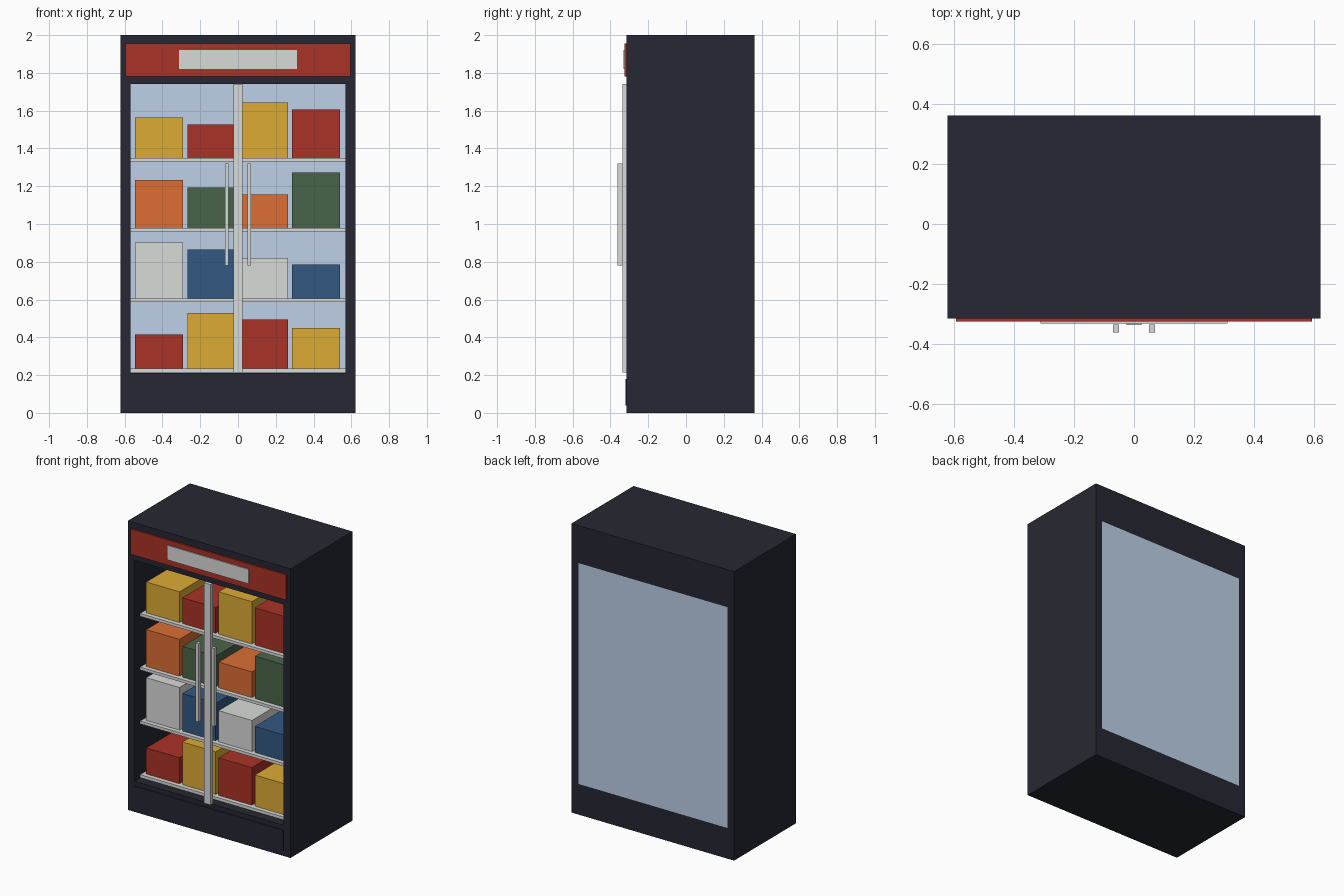
import bpy
import bmesh

cube = bpy.data.objects.get("Cube")
if cube:
    bpy.data.objects.remove(cube, do_unlink=True)


def linear(v):
    v /= 255
    return v / 12.92 if v <= 0.04045 else ((v + 0.055) / 1.055) ** 2.4


def material(name, *rgb):
    m = bpy.data.materials.new(name)
    colour = [linear(v) for v in rgb] + [1]
    m.diffuse_color = colour
    m.use_nodes = True
    bsdf = next(n for n in m.node_tree.nodes if n.type == 'BSDF_PRINCIPLED')
    bsdf.inputs["Base Color"].default_value = colour
    return m


dark = material("dark navy", 38, 39, 50)
red = material("red", 170, 50, 38)
yellow = material("yellow", 220, 171, 52)
orange = material("orange", 221, 110, 52)
green = material("green", 74, 100, 74)
blue = material("blue", 51, 88, 130)
grey = material("light grey", 217, 219, 217)
pale = material("pale blue", 190, 209, 232)


def finish(name, bm, mat):
    bmesh.ops.recalc_face_normals(bm, faces=bm.faces)
    mesh = bpy.data.meshes.new(name)
    bm.to_mesh(mesh)
    bm.free()
    mesh.materials.append(mat)
    obj = bpy.data.objects.new(name, mesh)
    bpy.context.collection.objects.link(obj)
    return obj


def box(name, mat, x, y, z):
    """Box from (min, max) ranges on each axis."""
    bm = bmesh.new()
    bmesh.ops.create_cube(bm, size=1)
    for v in bm.verts:
        v.co = [r[0] + (c + 0.5) * (r[1] - r[0]) for c, r in zip(v.co, (x, y, z))]
    return finish(name, bm, mat)


FRONT, BACK = -0.315, 0.363
HALF, OPEN = 0.622, 0.57
LOW, HIGH = 0.212, 1.74

# Cabinet: a rectangular frame, open through the middle
bm = bmesh.new()


def ring(half, bottom, top, y):
    corners = ((-half, bottom), (half, bottom), (half, top), (-half, top))
    return [bm.verts.new((x, y, z)) for x, z in corners]


loops = [ring(HALF, 0, 2, FRONT), ring(HALF, 0, 2, BACK),
         ring(OPEN, LOW, HIGH, BACK), ring(OPEN, LOW, HIGH, FRONT)]
for a, b in zip(loops, loops[1:] + loops[:1]):
    for i in range(4):
        j = (i + 1) % 4
        bm.faces.new((a[i], a[j], b[j], b[i]))
finish("cabinet", bm, dark)

box("back_panel", pale, (-OPEN, OPEN), (BACK - 0.012, BACK), (LOW, HIGH))

# Header, sign plate and kick plate
box("header_panel", red, (-0.595, 0.595), (-0.325, FRONT), (1.78, 1.955))
box("sign_plate", grey, (-0.312, 0.312), (-0.332, -0.325), (1.82, 1.92))
box("kick_plate", dark, (-OPEN, OPEN), (-0.321, FRONT), (0.04, 0.18))

# Door mullion and handles
box("door_mullion", grey, (-0.025, 0.025), (-0.337, -0.31), (0.215, HIGH))
for side, x in (("right", -0.06), ("left", 0.06)):
    box(side + "_handle", grey, (x - 0.01, x + 0.01), (-0.363, -0.335), (0.78, 1.32))

# Shelves with four cartons each: shelf top, two alternating colours, heights
rows = [
    (0.235, (red, yellow), (0.18, 0.295, 0.26, 0.215)),
    (0.606, (grey, blue), (0.295, 0.26, 0.215, 0.18)),
    (0.979, (orange, green), (0.255, 0.213, 0.178, 0.293)),
    (1.35, (yellow, red), (0.213, 0.178, 0.293, 0.257)),
]
for r, (top, colours, heights) in enumerate(rows, 1):
    box(f"shelf_{r}", grey, (-OPEN, OPEN), (-0.255, BACK - 0.012), (top - 0.02, top))
    for c, height in enumerate(heights):
        x = -0.545 + c * 0.277
        box(f"carton_{r}_{c + 1}", colours[c % 2], (x, x + 0.255),
            (-0.225, 0.175), (top, top + height))
